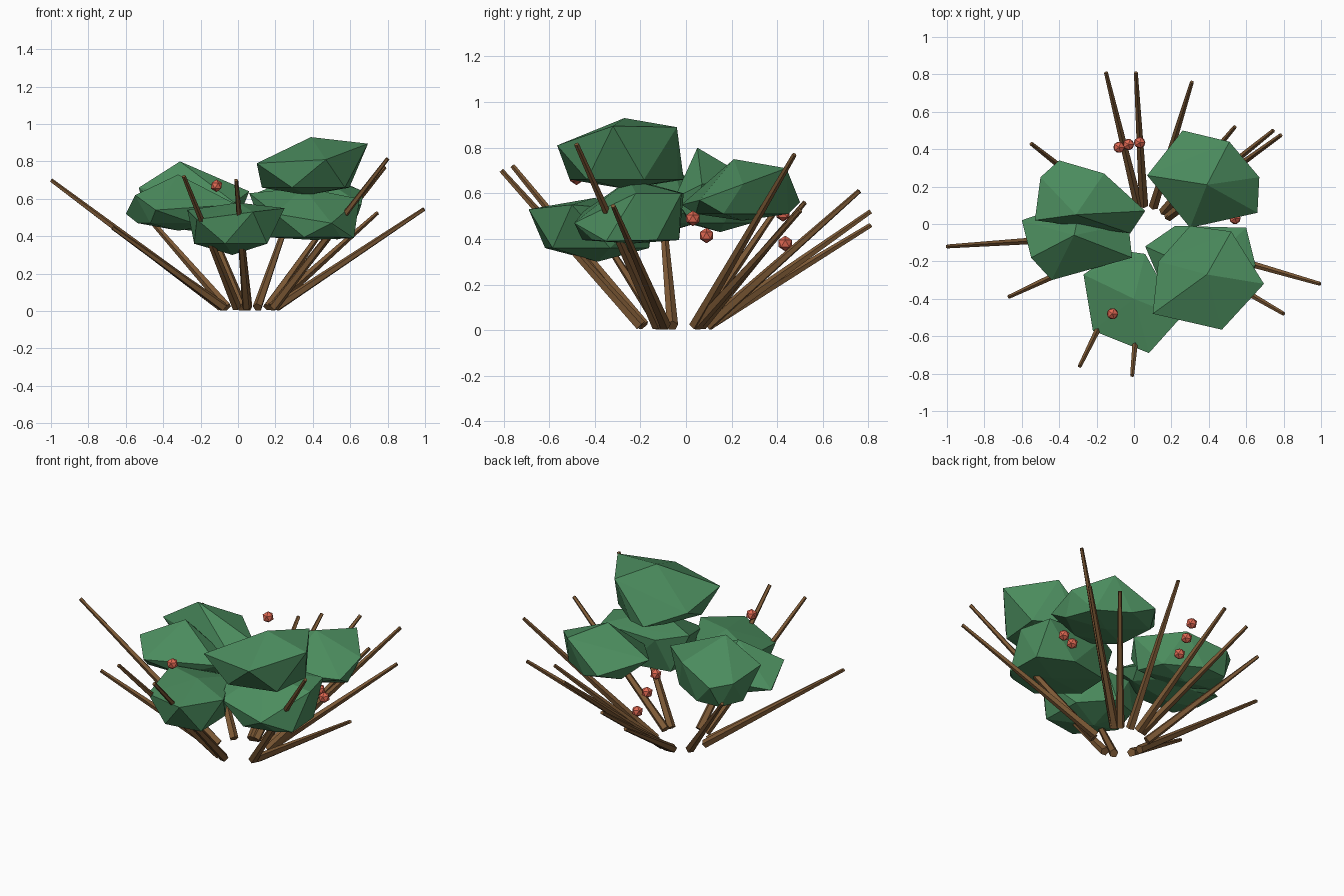
import bpy
import bmesh
from mathutils import Vector

cube = bpy.data.objects.get("Cube")
if cube:
    bpy.data.objects.remove(cube, do_unlink=True)


def make_material(name, rgb):
    mat = bpy.data.materials.new(name)
    mat.use_nodes = True
    colour = (*rgb, 1)
    mat.diffuse_color = colour
    mat.node_tree.nodes["Principled BSDF"].inputs["Base Color"].default_value = colour
    return mat


leaf_green = make_material("leaf green", (0.07, 0.26, 0.11))
bark_brown = make_material("bark brown", (0.205, 0.1, 0.036))
berry_red = make_material("berry red", (0.75, 0.14, 0.085))


def add_object(name, bm, mat):
    mesh = bpy.data.meshes.new(name)
    bm.to_mesh(mesh)
    bm.free()
    mesh.materials.append(mat)
    obj = bpy.data.objects.new(name, mesh)
    bpy.context.collection.objects.link(obj)
    return obj


def foliage(name, crown, floor, outline, under=0.95, lift=0.03):
    """Faceted clump: crown point, widest outline, half-step ring underneath."""
    rim = [Vector(p) for p in outline]
    middle = sum(rim, Vector()) / len(rim)
    points = rim + [Vector(crown)]
    for a, b in zip(rim, rim[1:] + rim[:1]):
        low = middle.lerp((a + b) / 2, under)
        low.z = floor + lift
        points.append(low)
    points.append(Vector((middle.x, middle.y, floor)))
    bm = bmesh.new()
    verts = [bm.verts.new(p) for p in points]
    hull = bmesh.ops.convex_hull(bm, input=verts)
    loose = [v for v in hull["geom_interior"] if isinstance(v, bmesh.types.BMVert)]
    bmesh.ops.delete(bm, geom=loose, context="VERTS")
    bmesh.ops.recalc_face_normals(bm, faces=bm.faces)
    add_object(name, bm, leaf_green)


# Foliage clumps
foliage("foliage_front_left_top", (0.39, -0.27, 0.93), 0.62, [
    (0.30, -0.01, 0.66), (0.52, -0.04, 0.89), (0.695, -0.32, 0.895),
    (0.47, -0.565, 0.81), (0.10, -0.48, 0.79), (0.13, -0.20, 0.72)], lift=0.04)
foliage("foliage_front_left_low", (0.35, -0.25, 0.66), 0.38, [
    (0.06, -0.12, 0.63), (0.22, -0.01, 0.60), (0.60, -0.02, 0.60),
    (0.65, -0.22, 0.60), (0.62, -0.35, 0.39), (0.50, -0.49, 0.47),
    (0.20, -0.45, 0.52)], 0.93, 0.015)
foliage("foliage_front", (0.0, -0.40, 0.58), 0.30, [
    (-0.27, -0.27, 0.54), (-0.08, -0.14, 0.50), (0.06, -0.16, 0.52),
    (0.25, -0.50, 0.55), (0.08, -0.69, 0.53), (-0.22, -0.57, 0.49)], lift=0.06)
foliage("foliage_back_left", (0.39, 0.21, 0.75), 0.48, [
    (0.26, 0.50, 0.56), (0.51, 0.44, 0.71), (0.67, 0.25, 0.64),
    (0.66, 0.06, 0.57), (0.30, -0.02, 0.55), (0.07, 0.26, 0.62)], 0.9)
foliage("foliage_back_right", (-0.31, 0.05, 0.80), 0.43, [
    (-0.40, 0.34, 0.60), (-0.16, 0.27, 0.67), (0.06, 0.07, 0.64),
    (-0.02, -0.05, 0.58), (-0.53, 0.02, 0.66), (-0.50, 0.25, 0.62)], 0.9, 0.04)
foliage("foliage_right", (-0.32, -0.06, 0.73), 0.43, [
    (-0.60, 0.02, 0.52), (-0.55, -0.18, 0.62), (-0.44, -0.30, 0.54),
    (-0.01, -0.18, 0.57), (-0.03, 0.0, 0.52), (-0.28, 0.13, 0.54)], 0.85, 0.04)

# Tapered branches fanning out from an open ring at the ground
root_centre = Vector((0.06, -0.05, 0.02))
tips = [
    (-0.15, 0.81, 0.46), (0.01, 0.81, 0.52), (0.31, 0.76, 0.61),
    (0.54, 0.52, 0.56), (0.745, 0.50, 0.525), (0.785, 0.475, 0.77),
    (0.995, -0.32, 0.545), (0.80, -0.48, 0.815), (-0.01, -0.81, 0.70),
    (-0.29, -0.76, 0.72), (-0.67, -0.39, 0.445), (-1.0, -0.12, 0.70),
    (-0.55, 0.43, 0.58)]
for number, tip in enumerate(tips):
    tip = Vector(tip)
    outward = tip - root_centre
    outward.z = 0
    root = root_centre + outward.normalized() * 0.15
    axis = tip - root
    bm = bmesh.new()
    bmesh.ops.create_cone(bm, cap_ends=True, segments=5, radius1=0.026,
                          radius2=0.011, depth=axis.length)
    branch = add_object(f"branch_{number + 1}", bm, bark_brown)
    branch.rotation_mode = "QUATERNION"
    branch.rotation_quaternion = axis.to_track_quat("Z", "Y")
    branch.location = (root + tip) / 2

# Berries
berries = [(-0.115, -0.48, 0.67), (-0.08, 0.41, 0.63), (-0.03, 0.425, 0.51),
           (0.03, 0.435, 0.38), (0.54, 0.03, 0.49), (0.53, 0.09, 0.415)]
for number, place in enumerate(berries):
    bm = bmesh.new()
    bmesh.ops.create_icosphere(bm, subdivisions=1, radius=0.034)
    berry = add_object(f"berry_{number + 1}", bm, berry_red)
    berry.location = place
